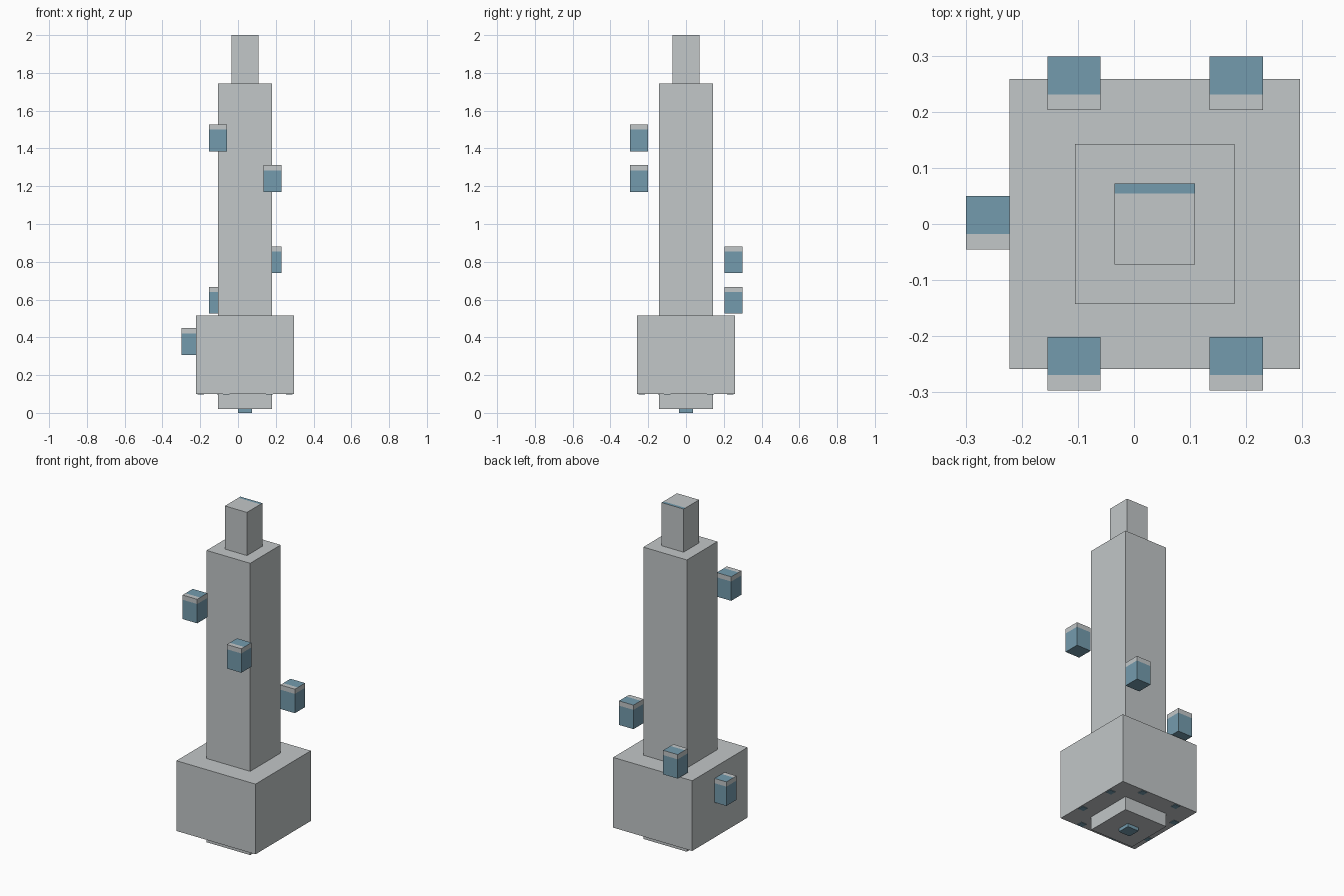
import bpy
import bmesh
from mathutils import Matrix, Vector

if "Cube" in bpy.data.objects:
    bpy.data.objects.remove(bpy.data.objects["Cube"], do_unlink=True)


def make_material(name, rgb):
    mat = bpy.data.materials.new(name)
    mat.use_nodes = True
    mat.diffuse_color = (*rgb, 1)
    mat.node_tree.nodes["Principled BSDF"].inputs["Base Color"].default_value = (*rgb, 1)
    return mat


GREY = make_material("pale grey", (0.54, 0.57, 0.58))
BLUE = make_material("dusty blue", (0.175, 0.33, 0.42))


def box(name, centre, size, cuts=(), rule=None):
    """Box with optional cut planes (point, normal); rule(face) tells which faces are blue."""
    bm = bmesh.new()
    bmesh.ops.create_cube(bm, size=1)
    bmesh.ops.scale(bm, vec=size, verts=bm.verts)
    bmesh.ops.translate(bm, vec=centre, verts=bm.verts)
    for point, normal in cuts:
        bmesh.ops.bisect_plane(bm, geom=bm.verts[:] + bm.edges[:] + bm.faces[:],
                               plane_co=point, plane_no=normal)
    bm.normal_update()
    for face in bm.faces:
        face.material_index = int(bool(rule and rule(face)))
    mesh = bpy.data.meshes.new(name)
    bm.to_mesh(mesh)
    bm.free()
    mesh.materials.append(GREY)
    mesh.materials.append(BLUE)
    obj = bpy.data.objects.new(name, mesh)
    bpy.context.collection.objects.link(obj)
    return obj


def tier(name, width, bottom, top, **kw):
    return box(name, (AXIS, 0, (bottom + top) / 2), (width, width, top - bottom), **kw)


# Stacked square tiers
AXIS = 0.037
tier("foot", 0.285, 0.02, 0.1)
tier("base", 0.517, 0.1, 0.515)
tier("shaft", 0.285, 0.515, 1.745)
tier("bottom_peg", 0.075, 0, 0.02, rule=lambda f: True)

# Pinnacle with a blue strip along the back of its top
tier("pinnacle", 0.144, 1.745, 2, cuts=[((0, 0.054, 0), (0, 1, 0))],
     rule=lambda f: f.normal.z > 0.9 and f.calc_center_median().y > 0.054)

# Small blue patches beneath the base
for side in range(4):
    turn = Matrix.Rotation(side * 1.570796, 3, 'Z')
    for along in (-0.13, 0.1):
        spot = turn @ Vector((along, 0.235, 0)) + Vector((AXIS, 0, 0.099))
        box("base_patch", spot, (0.035, 0.035, 0.004), rule=lambda f: True)


# Floating blue blocks with a grey rim and a grey front strip on top
def block(name, x, y, bottom):
    wide, tall = 0.095, 0.142
    rim = bottom + tall - 0.028
    edge = y - wide * 0.21

    def is_blue(face):
        mid = face.calc_center_median()
        return mid.y > edge if face.normal.z > 0.9 else mid.z < rim

    box(name, (x, y, bottom + tall / 2), (wide, wide, tall),
        cuts=[((0, 0, rim), (0, 0, 1)), ((0, edge, 0), (0, 1, 0))], rule=is_blue)


RIGHT_X, LEFT_X, FRONT_Y, BACK_Y = -0.107, 0.182, -0.249, 0.251
block("front_right_block", RIGHT_X, FRONT_Y, 1.385)
block("front_left_block", LEFT_X, FRONT_Y, 1.17)
block("back_left_block", LEFT_X, BACK_Y, 0.74)
block("back_right_block", RIGHT_X, BACK_Y, 0.525)
block("right_side_block", -0.2515, 0.002, 0.307)
